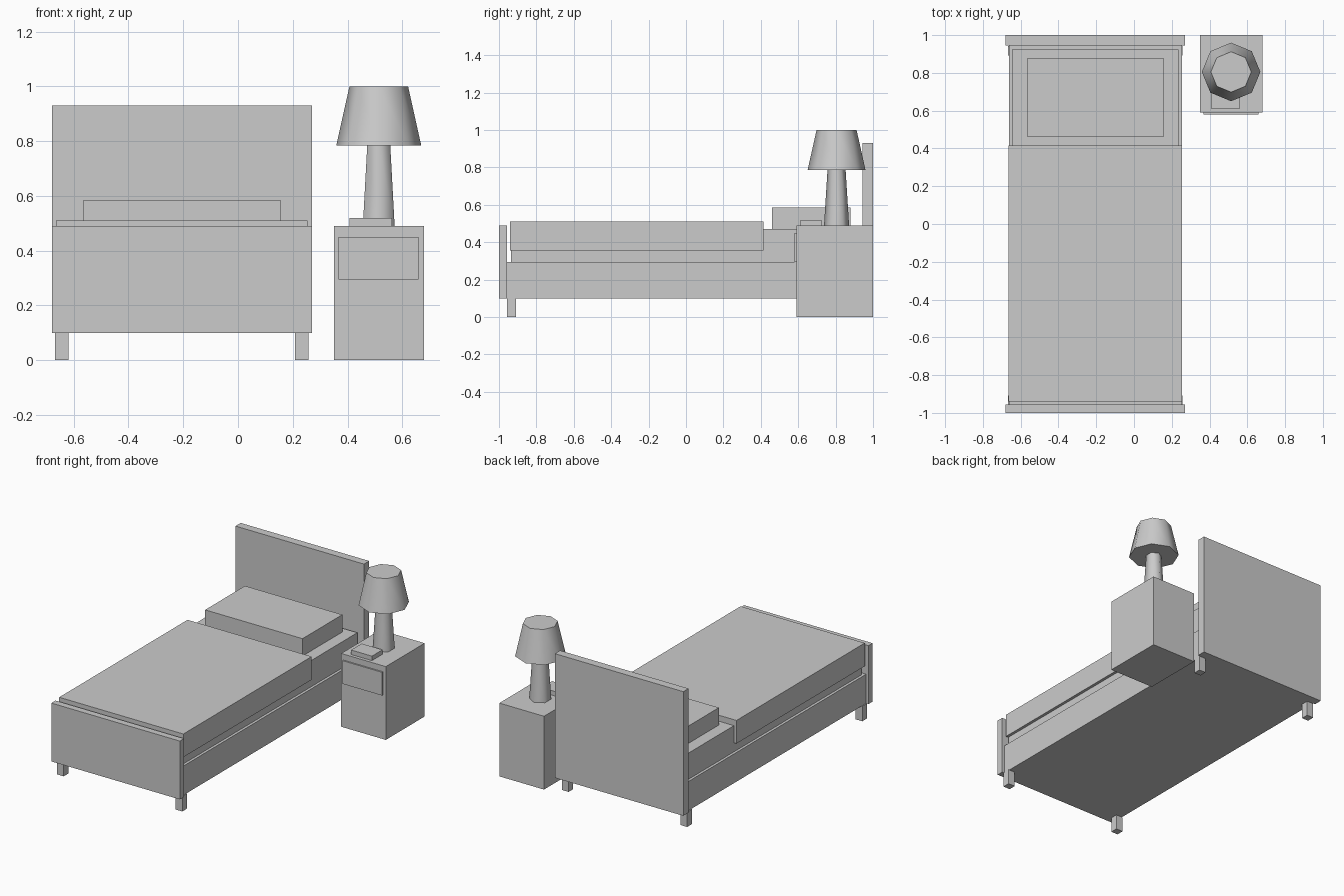
import bpy
import math

cube = bpy.data.objects.get("Cube")
if cube:
    bpy.data.objects.remove(cube, do_unlink=True)

# One plain grey for the whole set
grey = bpy.data.materials.new("light_grey")
grey.use_nodes = True
colour = (0.6, 0.6, 0.6, 1)
grey.diffuse_color = colour
grey.node_tree.nodes["Principled BSDF"].inputs["Base Color"].default_value = colour


def box(name, x, y, z):
    """Axis-aligned box from (low, high) ranges."""
    spans = (x, y, z)
    bpy.ops.mesh.primitive_cube_add(size=1, location=[(a + b) / 2 for a, b in spans])
    ob = bpy.context.object
    ob.name = name
    ob.scale = [b - a for a, b in spans]
    bpy.ops.object.transform_apply(location=False, rotation=False, scale=True)
    ob.data.materials.append(grey)
    return ob


def taper(name, sides, low, high, z, at):
    """Smooth-sided tapered prism with a corner pointing along y."""
    bpy.ops.mesh.primitive_cone_add(vertices=sides, radius1=low, radius2=high,
                                    depth=z[1] - z[0],
                                    location=(at[0], at[1], sum(z) / 2))
    ob = bpy.context.object
    ob.name = name
    ob.data.materials.append(grey)
    bpy.ops.object.shade_smooth_by_angle(angle=math.radians(65))
    return ob


# Bed, laid out around its own centre line
MID = -0.205


def bed_box(name, half, y, z):
    return box(name, (MID - half, MID + half), y, z)


bed_box("headboard", 0.475, (0.945, 1), (0.1, 0.93))
bed_box("footboard", 0.475, (-1, -0.956), (0.1, 0.49))
bed_box("bed_frame", 0.458, (-0.956, 0.945), (0.1, 0.295))
bed_box("mattress", 0.44, (-0.935, 0.925), (0.295, 0.47))
bed_box("blanket", 0.459, (-0.94, 0.415), (0.355, 0.51))
bed_box("pillow", 0.36, (0.46, 0.88), (0.47, 0.586))

# Bed legs
for side, sx in (("right", -1), ("left", 1)):
    for end, y in (("front", (-0.957, -0.908)), ("back", (0.893, 0.942))):
        xs = sorted((MID + sx * 0.414, MID + sx * 0.463))
        box(f"{end}_{side}_leg", xs, y, (0, 0.1))

# Nightstand with drawer and book
box("nightstand", (0.35, 0.68), (0.59, 1), (0, 0.49))
box("drawer_front", (0.367, 0.659), (0.58, 0.59), (0.295, 0.45))
box("book", (0.408, 0.562), (0.612, 0.724), (0.49, 0.52))

# Lamp
LAMP = (0.514, 0.805)
taper("lamp_stem", 6, 0.067, 0.0485, (0.49, 0.785), LAMP)
taper("lamp_shade", 8, 0.155, 0.107, (0.785, 1), LAMP)
